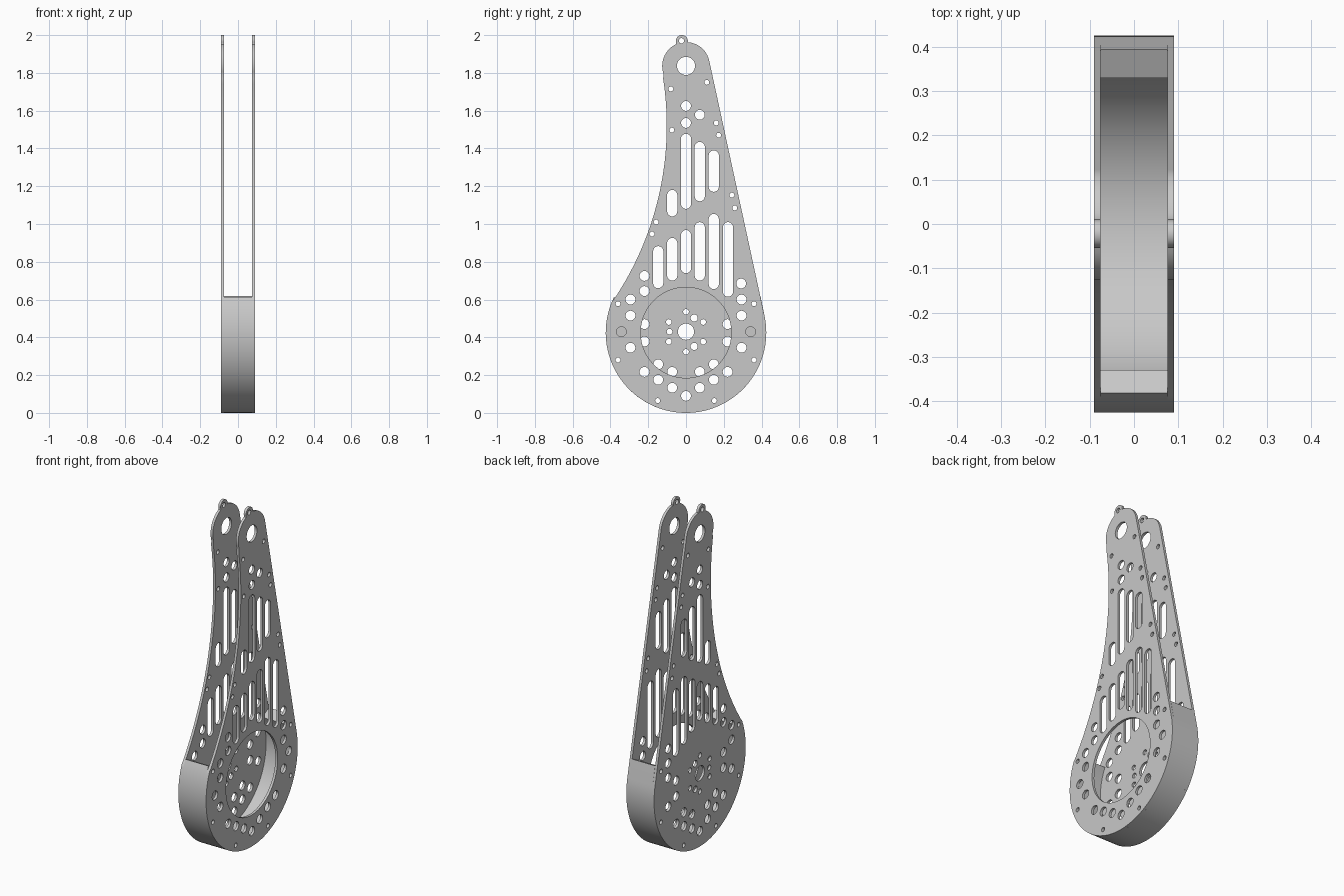
import bpy
import bmesh
from math import sin, cos, pi, radians, sqrt, asin

if "Cube" in bpy.data.objects:
    bpy.data.objects.remove(bpy.data.objects["Cube"], do_unlink=True)

grey = bpy.data.materials.new("light grey metal")
grey.use_nodes = True
GREY = (0.58, 0.58, 0.58, 1)
grey.diffuse_color = GREY
grey.node_tree.nodes["Principled BSDF"].inputs["Base Color"].default_value = GREY

R = 0.425          # radius of the round base, also its centre height
TILT = 0.211       # lean of the straight edge
SMALL, MEDIUM = 0.013, 0.026


def arc(cy, cz, r, a0, a1, n):
    """Points on an arc in the y-z plane, ends included."""
    return [(cy + r * cos(a0 + (a1 - a0) * i / n),
             cz + r * sin(a0 + (a1 - a0) * i / n)) for i in range(n + 1)]


def circle(y, z, r, n=24):
    return arc(y, z, r, 0, 2 * pi, n)[:-1]


def slot(y, z0, z1, r=0.027):
    return arc(y, z1 - r, r, 0, pi, 10) + arc(y, z0 + r, r, pi, 2 * pi, 10)


def plate(name, x, thickness, loops):
    """Extrude a filled y-z profile; loops after the first are holes."""
    curve = bpy.data.curves.new(name, "CURVE")
    curve.dimensions = "2D"
    curve.fill_mode = "BOTH"
    curve.extrude = thickness / 2
    for pts in loops:
        s = curve.splines.new("POLY")
        s.points.add(len(pts) - 1)
        for p, (y, z) in zip(s.points, pts):
            p.co = (y, z, 0, 1)
        s.use_cyclic_u = True
    ob = bpy.data.objects.new(name, curve)
    bpy.context.collection.objects.link(ob)
    ob.location.x = x
    ob.rotation_euler = (pi / 2, 0, pi / 2)
    bpy.ops.object.select_all(action="DESELECT")
    ob.select_set(True)
    bpy.context.view_layer.objects.active = ob
    bpy.ops.object.convert(target="MESH")
    ob = bpy.context.view_layer.objects.active
    bm = bmesh.new()
    bm.from_mesh(ob.data)
    bmesh.ops.remove_doubles(bm, verts=bm.verts, dist=1e-5)
    bmesh.ops.recalc_face_normals(bm, faces=bm.faces)
    bm.to_mesh(ob.data)
    bm.free()
    ob.data.materials.clear()
    ob.data.materials.append(grey)
    bpy.ops.object.shade_smooth_by_angle(angle=radians(30))
    return ob


# Arm outline: round base, straight back edge, head, tab, concave front edge
sweep_r = 1.65
outline = (
    arc(0, 1.837, 0.126, TILT, radians(84), 14)
    + arc(-0.022, 1.968, 0.032, radians(-12), radians(200), 18)
    + arc(0, 1.837, 0.126, radians(115), radians(200), 14)
    + arc(-0.102 - sweep_r, 1.52, sweep_r, asin(0.25 / sweep_r), -asin(0.92 / sweep_r), 40)
    + arc(0, R, R, pi - 0.40, 2 * pi + TILT, 72)
)

# Screw holes around the base rim
rim_screws = [circle(s * y, z, SMALL) for s in (-1, 1)
              for y, z in ((0.36, 0.578), (0.36, 0.28), (0.15, 0.065))]

# Holes shared by both plates
shared = list(rim_screws)
shared.append(circle(0, 1.837, 0.048, 36))
shared.append(circle(-0.024, 1.97, 0.014))
for y, z in ((-0.08, 1.715), (0.11, 1.75), (-0.075, 1.497), (0.16, 1.535), (0.173, 1.47),
             (0.243, 1.153), (0.258, 1.085), (-0.158, 1.01), (-0.18, 0.947)):
    shared.append(circle(y, z, SMALL))
for y, z in ((0, 1.625), (0, 1.535), (0.073, 1.578), (-0.22, 0.725), (-0.22, 0.645),
             (0.292, 0.685), (0, 0.09)):
    shared.append(circle(y, z, MEDIUM))
for s in (-1, 1):
    for y, z in ((0.294, 0.6), (0.294, 0.515), (0.294, 0.345), (0.22, 0.217),
                 (0.147, 0.175), (0.073, 0.133)):
        shared.append(circle(s * y, z, MEDIUM))

# Long slots in two staggered rows
for y, z0, z1 in ((-0.073, 1.04, 1.18), (0, 1.08, 1.477), (0.073, 1.12, 1.435),
                  (0.147, 1.17, 1.39), (-0.147, 0.66, 0.883), (-0.073, 0.70, 0.926),
                  (0, 0.74, 0.968), (0.073, 0.70, 1.01), (0.147, 0.655, 1.053),
                  (0.222, 0.615, 1.01)):
    shared.append(slot(y, z0, z1))

# Left plate: large round opening and a pair of side holes
open_holes = [circle(0, R, 0.24, 72)] + [circle(s * 0.342, 0.43, MEDIUM) for s in (-1, 1)]
plate("left_plate", 0.0825, 0.015, [outline] + shared + open_holes)

# Right plate: hub bore, hub screw holes and an inner ring of holes
hub = [circle(0, 0.43, 0.043, 36)]
hub += [circle(y, z, 0.015) for y, z in ((0, 0.535), (0, 0.323), (-0.087, 0.43))]
hub += [circle(s * 0.091, z, 0.015) for s in (-1, 1) for z in (0.377, 0.481)]
hub += [circle(0.043, z, 0.019) for z in (0.352, 0.502)]
hub += [circle(s * y, z, MEDIUM) for s in (-1, 1)
        for y, z in ((0.22, 0.47), (0.22, 0.378), (0.147, 0.257), (0.073, 0.217))]
plate("right_plate", -0.0825, 0.015, [outline] + shared + hub)

# Curved spacer wall between the plates, with radial ends
END = 0.46
wall = [(0.394, 0.62)] + arc(0, R, R, TILT, -pi - END, 72) + arc(0, R, 0.368, -pi - END, END, 72)
plate("spacer_wall", 0, 0.15, [wall] + rim_screws)
